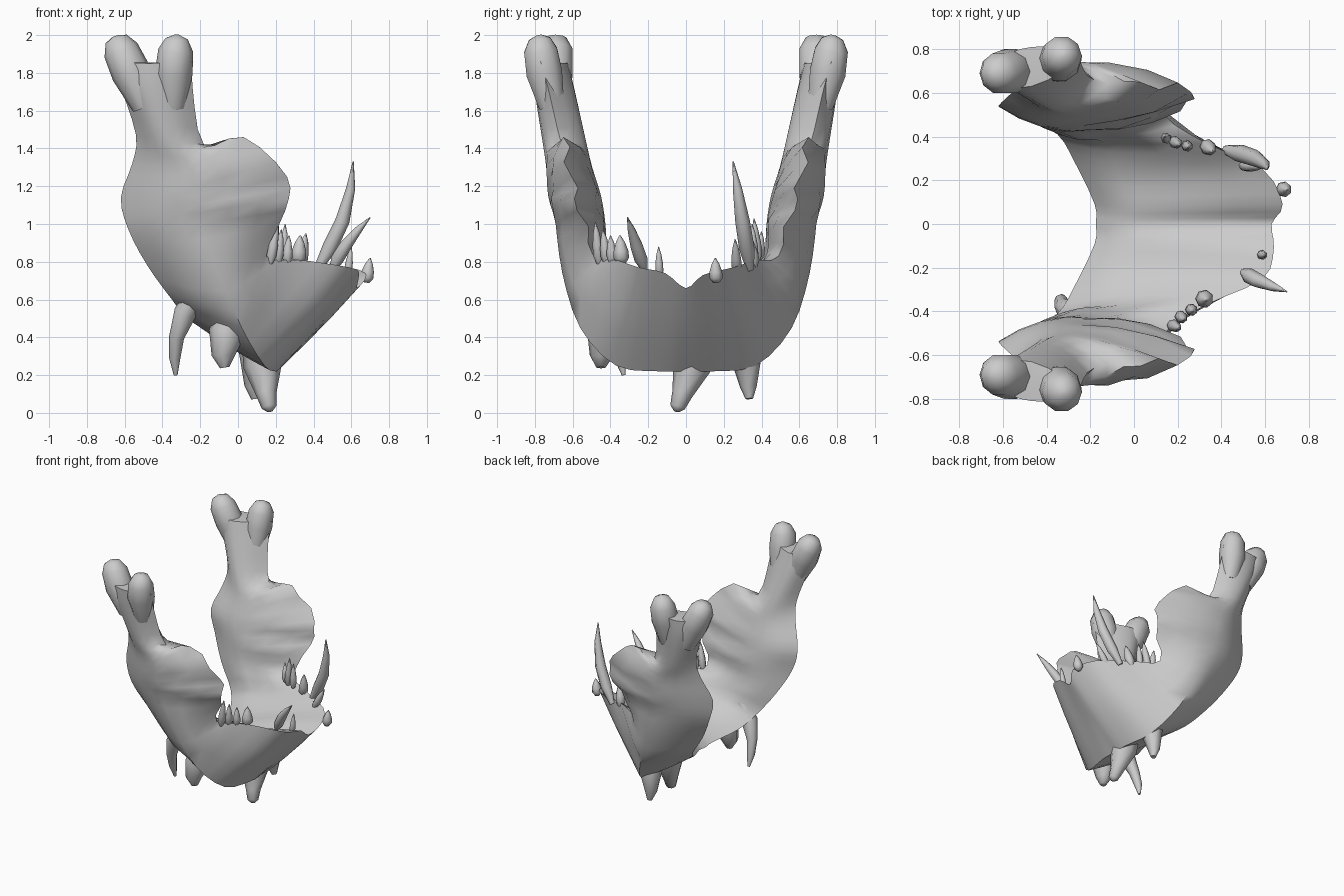
import bpy, bmesh, math
from mathutils import Vector

if "Cube" in bpy.data.objects:
    bpy.data.objects.remove(bpy.data.objects["Cube"])

bone = bpy.data.materials.new("bone_grey")
bone.diffuse_color = (0.6, 0.6, 0.6, 1)
bone.use_nodes = True
bone.node_tree.nodes["Principled BSDF"].inputs["Base Color"].default_value = bone.diffuse_color


def finish(bm, name, angle):
    bmesh.ops.recalc_face_normals(bm, faces=bm.faces)
    me = bpy.data.meshes.new(name)
    bm.to_mesh(me)
    bm.free()
    me.materials.append(bone)
    ob = bpy.data.objects.new(name, me)
    bpy.context.collection.objects.link(ob)
    bpy.context.view_layer.objects.active = ob
    ob.select_set(True)
    bpy.ops.object.shade_smooth_by_angle(angle=math.radians(angle))
    ob.select_set(False)
    return ob


def skin(bm, rings):
    rows = [[bm.verts.new(p) for p in r] for r in rings]
    n = len(rows[0])
    for a, b in zip(rows, rows[1:]):
        for i in range(n):
            bm.faces.new((a[i], a[(i + 1) % n], b[(i + 1) % n], b[i]))
    for r in (rows[0], rows[-1]):
        c = bm.verts.new(sum((v.co for v in r), Vector()) / n)
        for i in range(n):
            bm.faces.new((r[i], r[(i + 1) % n], c))


def spline(a, b, c, d, t):
    return 0.5 * (2 * b + (c - a) * t + (2 * a - 5 * b + 4 * c - d) * t * t + (3 * b - a - 3 * c + d) * t ** 3)


# Jaw stations from arm top to chin: back edge, outer middle, front edge, inner middle
half = [
    ((-.68, .69, 1.86), (-.47, .81, 1.85), (-.24, .77, 1.86), (-.47, .63, 1.85)),
    ((-.62, .68, 1.72), (-.45, .80, 1.70), (-.24, .73, 1.72), (-.45, .59, 1.70)),
    ((-.54, .64, 1.47), (-.36, .76, 1.44), (-.18, .66, 1.42), (-.36, .53, 1.44)),
    ((-.56, .60, 1.32), (-.25, .74, 1.30), (.03, .65, 1.46), (-.27, .50, 1.30)),
    ((-.62, .54, 1.14), (-.22, .73, 1.15), (.26, .61, 1.25), (-.25, .46, 1.15)),
    ((-.58, .53, .97), (-.20, .69, 1.0), (.25, .56, 1.07), (-.22, .43, 1.0)),
    ((-.48, .47, .78), (-.10, .655, .74), (.15, .49, .83), (-.15, .43, .84)),
    ((-.35, .41, .60), (.02, .56, .45), (.33, .37, .81), (-.06, .37, .69)),
    ((-.27, .28, .50), (.14, .37, .25), (.59, .25, .77), (.0, .22, .60)),
    ((-.18, .09, .45), (.20, .13, .22), (.68, .09, .73), (.03, .08, .58)),
]
chin = ((-.175, 0, .44), (.20, 0, .22), (.63, 0, .66), (.03, 0, .56))
half = [[Vector(p) for p in s] for s in half]
flip = [[Vector((p.x, -p.y, p.z)) for p in s] for s in reversed(half)]
flip[0][2] = Vector((.64, -.11, .74))   # the chin is a little uneven
stations = half + [[Vector(p) for p in chin]] + flip


def ring(b, o, f, i):
    swell = (o - i) * 0.16
    flat = swell * (.7 if o.z > .5 else .15)
    inner = swell * (1 if o.z > .5 else .25)
    pts = [b]
    for t in (.25, .5, .75):
        pts.append(b.lerp(o, t) + inner * math.sin(t * math.pi))
    pts.append(o)
    for t in (.33, .67):
        pts.append(o.lerp(f, t) + flat * math.sin(t * math.pi))
    pts.append(f)
    for t in (.33, .67):
        pts.append(f.lerp(i, t) - flat * math.sin(t * math.pi))
    pts.append(i)
    for t in (.25, .5, .75):
        pts.append(i.lerp(b, t) - inner * math.sin(t * math.pi))
    return pts


def folds(p):
    # folds along the front of the arms
    if .9 < p.z < 1.42 and p.x > -.2:
        p.y += math.copysign(.025, p.y) * math.sin(p.z * 30) * min(1, (p.x + .2) / .2)
    return p


rings = []
last = len(stations) - 1
for k in range(last):
    s = [stations[max(0, min(last, k + d))] for d in (-1, 0, 1, 2)]
    for t in (0, .34, .67):
        rings.append(ring(*[spline(s[0][j], s[1][j], s[2][j], s[3][j], t) for j in range(4)]))
rings.append(ring(*stations[-1]))
bm = bmesh.new()
skin(bm, [[folds(p) for p in r] for r in rings])
finish(bm, "jaw_bone", 55)


def horn(name, pts, radii, sides=8):
    pts = [Vector(p) for p in pts]
    rows = []
    for k, (p, r) in enumerate(zip(pts, radii)):
        d = (pts[min(k + 1, len(pts) - 1)] - pts[max(k - 1, 0)]).normalized()
        u = d.cross(Vector((0, 1, 0))).normalized()
        v = d.cross(u)
        rows.append([p + r * (u * math.cos(a) + v * math.sin(a))
                     for a in (2 * math.pi * i / sides for i in range(sides))])
    bm = bmesh.new()
    skin(bm, rows)
    finish(bm, name, 60)


# Forked arm tips
for side, m in (("left", 1), ("right", -1)):
    horn(f"back_lobe_{side}", [(-.49, m * .695, 1.62), (-.565, m * .70, 1.80), (-.62, m * .69, 1.92),
                               (-.645, m * .69, 1.98), (-.65, m * .69, 1.995)], [.07, .105, .095, .06, .015], 10)
    horn(f"front_lobe_{side}", [(-.345, m * .71, 1.62), (-.34, m * .75, 1.80), (-.33, m * .77, 1.92),
                                (-.325, m * .775, 1.98), (-.325, m * .78, 2.0)], [.07, .10, .092, .06, .015], 10)

# Spikes under the jaw
horn("chin_spike", [(.13, .05, .36), (.13, .03, .24), (.15, -.02, .10), (.165, -.045, .03), (.17, -.05, .008)],
     [.11, .10, .055, .04, .015])
horn("side_spike", [(.13, .26, .45), (.09, .32, .30), (.08, .33, .14), (.09, .335, .075)], [.10, .085, .045, .02])
horn("low_knob", [(-.02, -.40, .58), (-.06, -.43, .42), (-.08, -.45, .30), (-.07, -.45, .24)], [.08, .095, .06, .025])
horn("back_spike", [(-.20, -.43, .66), (-.28, -.41, .53), (-.325, -.38, .40), (-.335, -.35, .29), (-.33, -.33, .20)],
     [.05, .06, .04, .03, .01])


def tooth(name, base, end, r, bend=0):
    a, b = Vector(base), Vector(end)
    pts = [a.lerp(b, t) + Vector((bend * math.sin(t * math.pi), 0, 0)) for t in (0, .2, .45, .75, 1)]
    horn(name, pts, [r * .5, r, r * .95, r * .6, r * .08], 7)


# Long fangs
tooth("large_fang", (.42, .34, .76), (.61, .25, 1.33), .042, .05)
tooth("second_fang", (.50, -.22, .76), (.70, -.31, 1.035), .036, -.02)
# Small teeth along both rims
small = [
    ((.17, -.46, .79), (.21, -.48, 1.01), .028), ((.21, -.42, .79), (.23, -.44, .97), .028),
    ((.26, -.39, .79), (.27, -.40, .94), .028), ((.32, -.34, .79), (.33, -.35, .94), .042),
    ((.58, -.14, .72), (.60, -.145, .88), .022), ((.15, .39, .81), (.14, .40, .96), .025),
    ((.18, .38, .80), (.21, .36, 1.03), .028), ((.24, .36, .80), (.25, .35, 1.0), .026),
    ((.33, .36, .77), (.36, .33, .95), .036), ((.49, .27, .74), (.59, .26, .92), .028),
    ((.68, .16, .69), (.70, .155, .82), .036),
]
for n, (base, end, r) in enumerate(small):
    tooth(f"small_tooth_{n + 1}", base, end, r)
